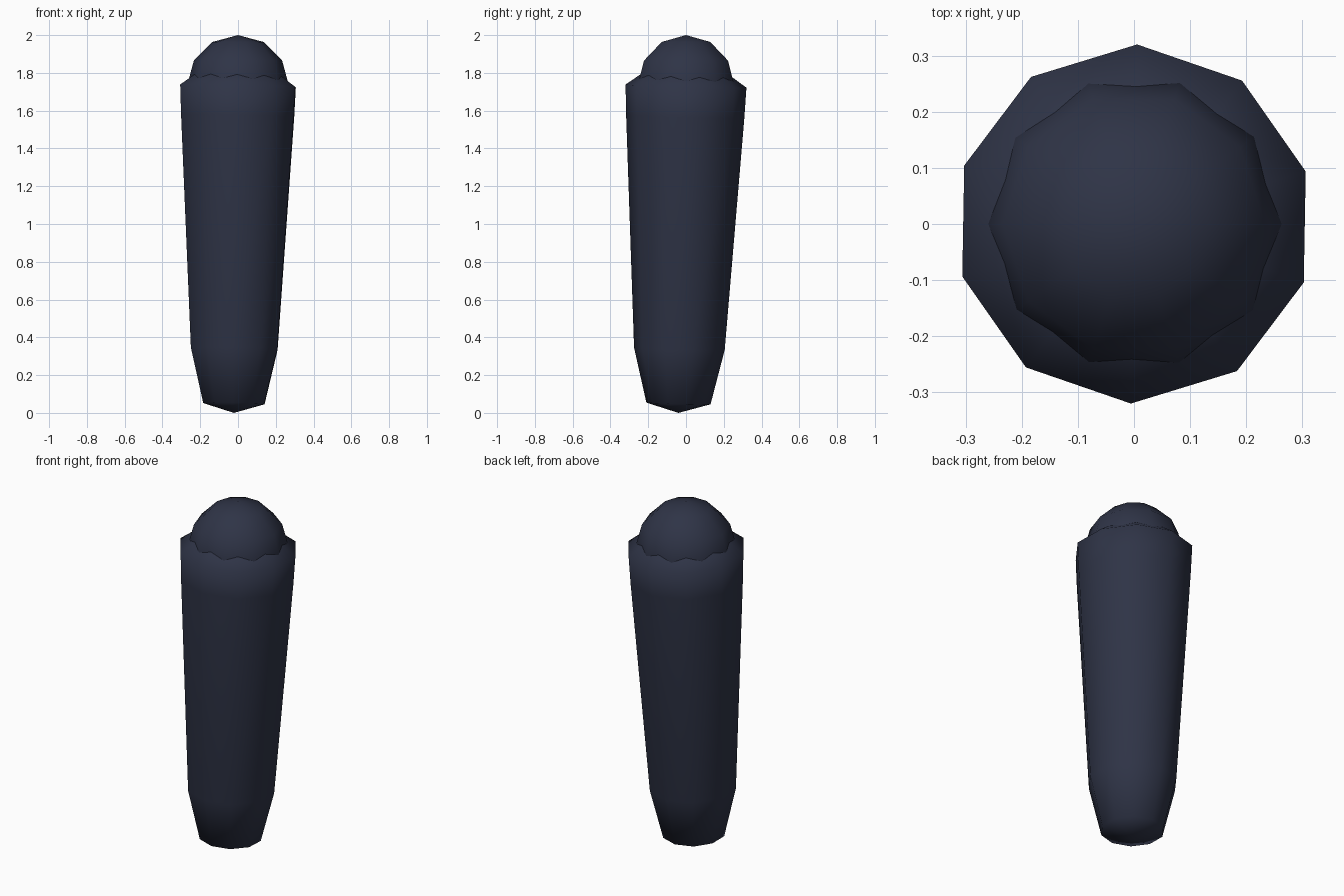
import bpy, math

if "Cube" in bpy.data.objects:
    bpy.data.objects.remove(bpy.data.objects["Cube"])

SIDES = 10
navy = bpy.data.materials.new("navy")
navy.diffuse_color = (0.028, 0.034, 0.062, 1)
navy.use_nodes = True
navy.node_tree.nodes["Principled BSDF"].inputs["Base Color"].default_value = navy.diffuse_color


def lathe(name, rings, bottom, top, phase, tilt=(0, 0)):
    """Loft rings (x, y, z, radius) and close both ends with a point."""
    verts, faces = [], []
    for cx, cy, cz, r in rings:
        for i in range(SIDES):
            a = math.radians(phase) + math.tau * i / SIDES
            dx, dy = r * math.cos(a), r * math.sin(a)
            verts.append((cx + dx, cy + dy, cz + tilt[0] * dx + tilt[1] * dy))
    lo, hi = len(verts), len(verts) + 1
    verts += [bottom, top]
    last = (len(rings) - 1) * SIDES
    for i in range(SIDES):
        j = (i + 1) % SIDES
        for k in range(0, last, SIDES):
            faces.append((k + i, k + j, k + SIDES + j, k + SIDES + i))
        faces.append((lo, j, i))
        faces.append((hi, last + i, last + j))
    mesh = bpy.data.meshes.new(name)
    mesh.from_pydata(verts, [], faces)
    mesh.polygons.foreach_set("use_smooth", [True] * len(mesh.polygons))
    mesh.materials.append(navy)
    obj = bpy.data.objects.new(name, mesh)
    bpy.context.collection.objects.link(obj)
    return obj


# Tapered, slightly leaning body with a sloped shoulder
lathe("body",
      [(-0.022, -0.04, 0.05, 0.17),
       (-0.02, -0.035, 0.34, 0.24),
       (-0.002, -0.004, 1.57, 0.313),
       (0, 0, 1.73, 0.32),
       (0, 0, 1.815, 0.20)],
      (-0.022, -0.04, 0), (0, 0, 1.85), 17, (-0.02, -0.026))

# Rounded ball set into the top of the body
R = 0.27
ball = [(0, 0, 1.73 - R * math.cos(t), R * math.sin(t))
        for t in (math.pi * k / 6 for k in range(1, 6))]
lathe("top_ball", ball, (0, 0, 1.73 - R), (0, 0, 1.73 + R), 0)
